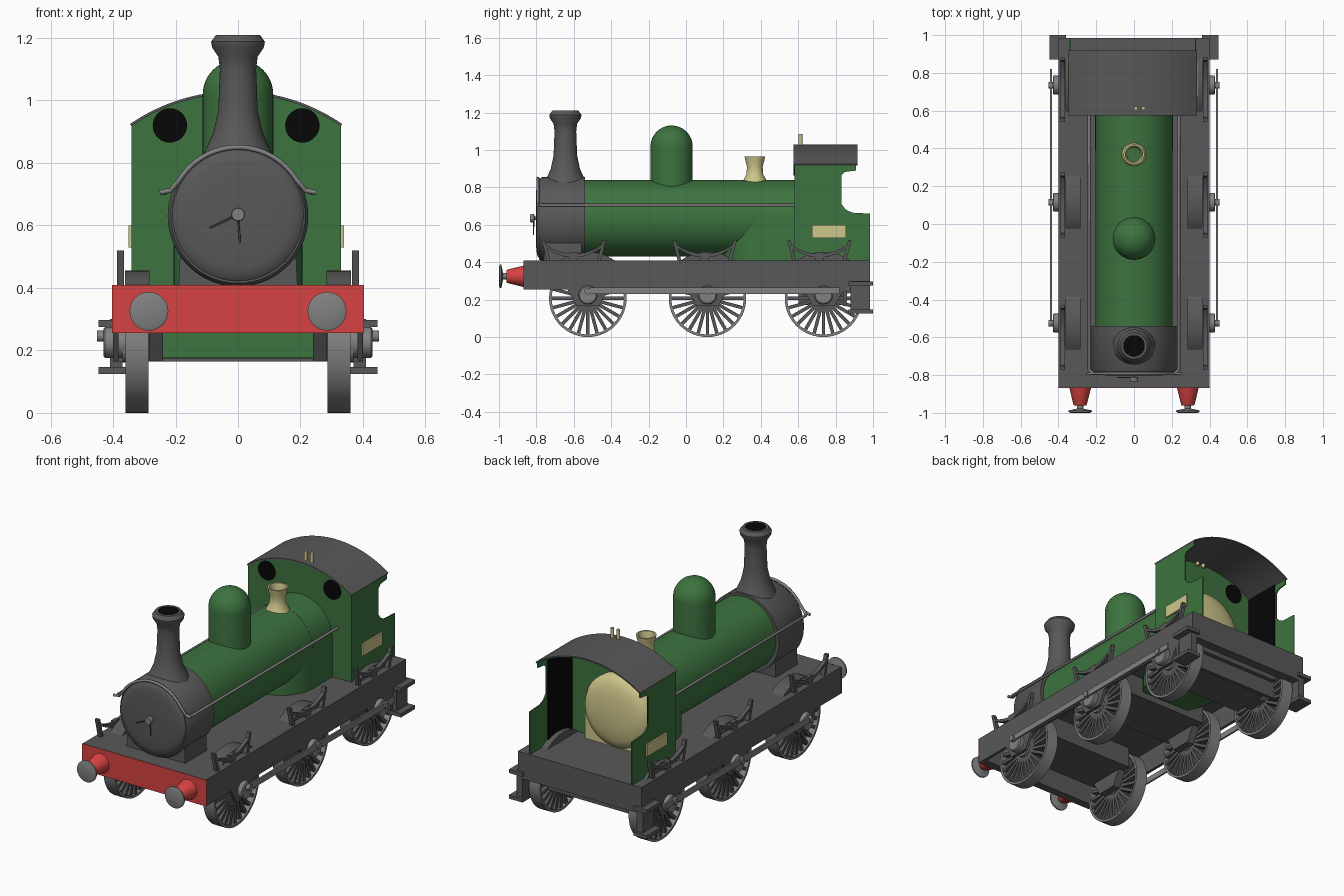
import bpy, bmesh, math
from mathutils import Vector

old = bpy.data.objects.get("Cube")
if old:
    bpy.data.objects.remove(old, do_unlink=True)


def material(name, r, g, b):
    m = bpy.data.materials.new(name)
    m.use_nodes = True
    m.diffuse_color = (r, g, b, 1)
    m.node_tree.nodes["Principled BSDF"].inputs["Base Color"].default_value = (r, g, b, 1)
    return m


GREEN = material("engine green", .047, .172, .05)
DARK = material("dark grey", .098, .098, .098)
STEEL = material("steel grey", .22, .22, .22)
RED = material("beam red", .68, .055, .055)
BRASS = material("pale brass", .62, .57, .26)
BLACK = material("black", .002, .002, .002)


def finish(name, bm, mat, smooth=False):
    bmesh.ops.recalc_face_normals(bm, faces=bm.faces)
    me = bpy.data.meshes.new(name)
    bm.to_mesh(me)
    bm.free()
    me.materials.append(mat)
    ob = bpy.data.objects.new(name, me)
    bpy.context.collection.objects.link(ob)
    if smooth:
        bpy.ops.object.select_all(action='DESELECT')
        bpy.context.view_layer.objects.active = ob
        ob.select_set(True)
        bpy.ops.object.shade_smooth_by_angle(angle=math.radians(35))


def prism(name, mat, pts, axis, lo, hi, smooth=False):
    """Extrude a closed outline along x (points y, z) or along y (points x, z)."""
    bm = bmesh.new()
    place = (lambda p, v: (v, p[0], p[1])) if axis == 'x' else (lambda p, v: (p[0], v, p[1]))
    a = [bm.verts.new(place(p, lo)) for p in pts]
    b = [bm.verts.new(place(p, hi)) for p in pts]
    bm.faces.new(a)
    bm.faces.new(b)
    for i in range(len(pts)):
        j = (i + 1) % len(pts)
        bm.faces.new((a[i], a[j], b[j], b[i]))
    finish(name, bm, mat, smooth)


def box(name, mat, x, y, z):
    prism(name, mat, [(y[0], z[0]), (y[1], z[0]), (y[1], z[1]), (y[0], z[1])], 'x', *x)


def lathe(name, mat, profile, centre, axis='z', n=40, closed=False):
    """Turn (radius, distance) pairs about an axis through centre."""
    bm = bmesh.new()
    rings = []
    for r, h in profile:
        ring = []
        for i in range(n):
            c, s = r * math.cos(math.tau * i / n), r * math.sin(math.tau * i / n)
            v = {'x': (h, c, s), 'y': (c, h, s), 'z': (c, s, h)}[axis]
            ring.append(bm.verts.new(Vector(v) + Vector(centre)))
        rings.append(ring)
    pairs = list(zip(rings, rings[1:] + rings[:1])) if closed else list(zip(rings, rings[1:]))
    for p, q in pairs:
        for i in range(n):
            j = (i + 1) % n
            bm.faces.new((p[i], p[j], q[j], q[i]))
    if not closed:
        bm.faces.new(rings[0])
        bm.faces.new(rings[-1])
    finish(name, bm, mat, True)


def rod(name, mat, pts, radius):
    cu = bpy.data.curves.new(name, 'CURVE')
    cu.dimensions = '3D'
    cu.bevel_depth = radius
    cu.bevel_resolution = 2
    cu.use_fill_caps = True
    sp = cu.splines.new('POLY')
    sp.points.add(len(pts) - 1)
    for p, co in zip(sp.points, pts):
        p.co = (*co, 1)
    cu.materials.append(mat)
    bpy.context.collection.objects.link(bpy.data.objects.new(name, cu))


def arc(cx, cz, r, a0, a1, n=24):
    return [(cx + r * math.cos(math.radians(a0 + (a1 - a0) * i / n)),
             cz + r * math.sin(math.radians(a0 + (a1 - a0) * i / n))) for i in range(n + 1)]


AXLES = (-.525, .115, .735)
SPRINGS = (-.6, .1, .713)
BZ = .635  # boiler centre height

# Running plate, beams and cross members
box("running_plate", DARK, (-.4, .4), (-.865, .985), (.385, .41))
box("front_beam", DARK, (-.4, .4), (-.865, -.82), (.255, .385))
box("front_beam_face", RED, (-.403, .403), (-.868, -.865), (.255, .409))
box("rear_beam", DARK, (-.4, .4), (.93, .985), (.255, .385))
box("rear_drag_plate", DARK, (-.4, .4), (.84, .86), (.165, .385))
box("ash_pan", DARK, (-.24, .24), (.61, .84), (.172, .385))
box("ash_pan_front", GREEN, (-.24, .24), (.602, .61), (.175, .385))
for y in AXLES:
    box("cross_member", DARK, (-.28, .28), (y - .15, y + .15), (.262, .385))

# Boiler, firebox and smokebox
lathe("boiler", GREEN, [(.205, -.56), (.205, .59)], (0, 0, BZ), 'y', 56)
prism("firebox", GREEN, [(.206, .3)] + arc(0, BZ, .206, 0, 180) + [(-.206, .3)], 'y', .4, .59, True)
lathe("firebox_front", GREEN, [(.206, .3), (.206, BZ)], (0, .4, 0), 'z', 48)
lathe("backhead", BRASS, [(.215, .59), (.215, .625), (.2, .65), (.16, .668), (.1, .68), (.02, .684)],
      (0, 0, .612), 'y', 48)
box("backhead_base", BRASS, (-.2, .2), (.59, .648), (.411, .6))
lathe("smokebox", DARK, [(.215, -.785), (.225, -.77), (.225, -.54)], (0, 0, .63), 'y', 56)
lathe("smokebox_door", DARK, [(.1, -.803), (.17, -.8), (.2, -.794), (.212, -.783)], (0, 0, .632), 'y', 48)
prism("smokebox_saddle", DARK, [(-.19, .41), (.19, .41), (.185, .52), (-.185, .52)], 'y', -.76, -.56)
lathe("door_knob", STEEL, [(.02, -.835), (.022, -.825), (.022, -.812), (.01, -.808), (.01, -.79)], (0, 0, BZ), 'y', 20)
rod("door_handle_long", DARK, [(0, -.812, BZ), (-.09, -.812, .592)], .003)
rod("door_handle_short", DARK, [(0, -.816, BZ), (.006, -.816, .545)], .003)

# Chimney, dome and safety valve
lathe("chimney", DARK, [(.115, .82), (.1, .85), (.078, .9), (.063, .97), (.058, 1.1), (.063, 1.14), (.083, 1.17),
                        (.086, 1.188), (.07, 1.21), (.056, 1.21), (.054, 1.17)], (0, -.645, 0))
lathe("chimney_opening", BLACK, [(.055, 1.203), (.055, 1.208)], (0, -.645, 0))
dome = [(.113, .76)] + arc(0, 1.018, .113, 0, 88, 12)
lathe("steam_dome", GREEN, dome, (0, -.077, 0))
lathe("safety_valve", BRASS, [(.07, .815), (.06, .842), (.045, .87), (.042, .91), (.051, .945), (.055, .965),
                              (.046, .965), (.037, .92), (.037, .81)], (0, .368, 0), 'z', 32)

# Handrail wrapping over the smokebox front
side = [(.238, .585, .705), (.238, -.77, .705), (.215, -.792, .712)]
over = [(x, -.792, z) for x, z in arc(0, .63, .22, 32, 148)]
rail = side + over + [(-x, y, z) for x, y, z in reversed(side)]
rod("handrail", STEEL, rail, .008)
for s in (1, -1):
    rod("handrail_end", STEEL, [(s * .215, -.792, .712), (s * .25, -.792, .705)], .008)

# Cab, sitting slightly off the centre line
CX, W, EAVE, CROWN = -.006, .335, .918, 1.022
rise = CROWN - EAVE
R = (W * W + rise * rise) / (2 * rise)
half = math.degrees(math.asin(W / R))
roof_low = arc(CX, CROWN - R, R, 90 - half, 90 + half)
roof_high = arc(CX, CROWN - R, R + .008, 90 + half, 90 - half)
prism("cab_front", GREEN, [(CX + W, .41)] + roof_low + [(CX - W, .41)], 'y', .58, .6)
prism("cab_roof", DARK, roof_low + roof_high, 'y', .575, .918, True)
panel = [(.585, .41), (.985, .41), (.985, .66), (.89, .665), (.855, .68), (.832, .71), (.832, .865),
         (.85, .883), (.91, .89), (.91, EAVE + .003), (.585, EAVE + .003)]
for s in (1, -1):
    prism("cab_side", GREEN, panel, 'x', *sorted((CX + s * (W - .007), CX + s * W)))
    box("cab_inner_panel", BLACK, sorted((CX + s * .32, CX + s * .327)), (.602, .825), (.42, .92))
    box("side_plate", BRASS, sorted((CX + s * W, CX + s * (W + .0095))), (.674, .856), (.53, .6))
    for y in (.577, .601):
        lathe("cab_window", BLACK, [(.055, y - .003), (.055, y + .005)], (CX + s * .212, 0, .92), 'y', 36)
for x in (.01, .05):
    lathe("whistle", BRASS, [(.01, 1.0), (.01, 1.085)], (x, .612, 0), 'z', 12)


def wheel(s, y):
    c = (0, y, .207)
    inner, outer = s * .287, s * .36
    lathe("wheel_rim", STEEL, [(.207, inner), (.207, outer), (.193, outer), (.193, inner)], c, 'x', 56, True)
    lathe("wheel_hub", STEEL, [(.045, inner), (.045, s * .37)], c, 'x', 24)
    bm = bmesh.new()
    for i in range(24):
        a = math.tau * i / 24
        d, t = Vector((0, math.cos(a), math.sin(a))), Vector((0, -math.sin(a), math.cos(a))) * .009
        base = [bm.verts.new(Vector((x, *c[1:])) + d * .04 + t * k)
                for x, k in ((s * .292, -1), (s * .352, -1), (s * .352, 1), (s * .292, 1))]
        face = bm.faces.new(base)
        ext = bmesh.ops.extrude_face_region(bm, geom=[face])
        bmesh.ops.translate(bm, vec=d * .156, verts=[v for v in ext["geom"] if isinstance(v, bmesh.types.BMVert)])
    finish("wheel_spokes", bm, DARK)
    lathe("axle_end", STEEL, [(.05, s * .36), (.05, s * .425), (.044, s * .43)], (0, y, .225), 'x', 28)


def spring(s, y):
    x = sorted((s * .365, s * .388))
    lower = [(y - .165 + .33 * i / 12, .425 + .065 * (i / 6 - 1) ** 2) for i in range(13)]
    upper = [(py, pz + .022 - .008 * abs(py - y) / .165) for py, pz in reversed(lower)]
    prism("leaf_spring", DARK, lower + upper, 'x', *x)
    for e in (-1, 1):
        a, b = y + e * .172, y + e * .155
        prism("spring_hanger", DARK, [(a, .52), (b, .52), (y + e * .125, .41), (y + e * .145, .41)], 'x', *x)
    box("spring_buckle", DARK, x, (y - .022, y + .022), (.41, .455))


# Running gear, splashers, buffers and steps on both sides
for s in (1, -1):
    box("side_valance", DARK, sorted((s * .383, s * .4)), (-.865, .985), (.255, .385))
    for y in SPRINGS:
        spring(s, y)
    for y in AXLES:
        wheel(s, y)
        prism("splasher", DARK, [(y + u, v) for u, v in arc(0, .207, .248, 55, 125, 14)], 'x',
              *sorted((s * .283, s * .362)), True)
        horn = [(y - .11, .256), (y - .06, .168), (y + .06, .168), (y + .11, .256)]
        prism("axle_guard", DARK, horn, 'x', *sorted((s * .383, s * .4)))
        prism("inner_axle_guard", DARK, horn, 'x', *sorted((s * .24, s * .285)))
        lathe("crank_pin", STEEL, [(.018, s * .42), (.018, s * .452)], (0, y, .246), 'x', 16)
    box("coupling_rod", STEEL, sorted((s * .434, s * .444)), (-.51, .82), (.23, .264))
    lathe("buffer_housing", RED, [(.033, -.96), (.036, -.955), (.058, -.865)], (s * .285, 0, .325), 'y', 28)
    lathe("buffer_head", STEEL, [(.05, -1), (.062, -.995), (.062, -.987), (.018, -.978), (.016, -.95)],
          (s * .285, 0, .325), 'y', 32)
    box("step_plate", DARK, sorted((s * .37, s * .41)), (.88, .985), (.13, .3))
    for z in (.125, .275):
        box("step_tread", DARK, sorted((s * .36, s * .447)), (.87, 1.0), (z, z + .022))
